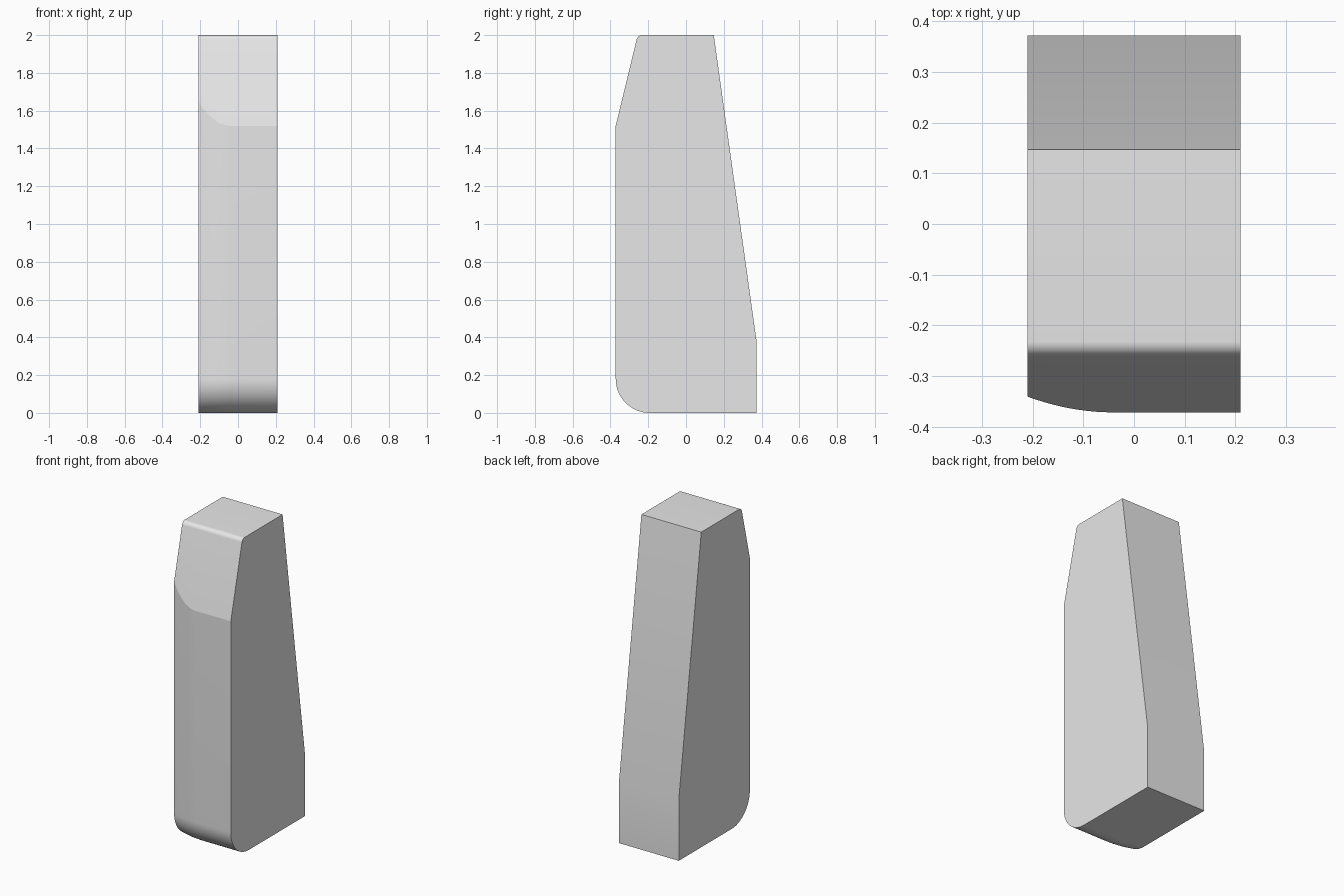
import bpy
import bmesh
import math

cube = bpy.data.objects.get("Cube")
if cube:
    bpy.data.objects.remove(cube, do_unlink=True)

HALF_W, FRONT, BACK = 0.21, -0.372, 0.372
SLOPE_Z, TOP_Z = 1.52, 2.0
FOOT_R, LIP_R, LIP_Y = 0.18, 0.03, -0.232


def arc(cy, cz, r, start, end, steps):
    """Points on a circle in the side plane, angles in degrees."""
    angles = [math.radians(start + (end - start) * i / steps) for i in range(steps + 1)]
    return [(cy + r * math.cos(a), cz + r * math.sin(a)) for a in angles]


# Upper lip rounding, shared by every section
lip = arc(LIP_Y, TOP_Z - LIP_R, LIP_R, 166, 90, 10)


def section(front):
    """Side outline whose front face sits at the given depth."""
    t = (front - FRONT) / (lip[0][0] - FRONT)
    bend_z = SLOPE_Z + t * (lip[0][1] - SLOPE_Z)
    foot = arc(front + FOOT_R, FOOT_R, FOOT_R, 270, 180, 16)
    return foot + [(front, bend_z)] + lip + [(0.147, TOP_Z), (BACK, 0.39), (BACK, 0)]


# Sections across the width: the right front edge curves back
CURVE_START, SETBACK, STEPS = -0.04, 0.031, 10
run = CURVE_START + HALF_W
stations = []
for i in range(STEPS + 1):
    t = 1 - i / STEPS
    stations.append((CURVE_START - run * t, FRONT + SETBACK * t * t))
stations.append((HALF_W, FRONT))

bm = bmesh.new()
rings = [[bm.verts.new((x, y, z)) for y, z in section(front)] for x, front in stations]
for a, b in zip(rings, rings[1:]):
    for i in range(len(a)):
        j = (i + 1) % len(a)
        bm.faces.new((a[i], a[j], b[j], b[i]))
bm.faces.new(rings[0])
bm.faces.new(rings[-1][::-1])
bmesh.ops.recalc_face_normals(bm, faces=bm.faces[:])

mesh = bpy.data.meshes.new("tapered_block")
bm.to_mesh(mesh)
bm.free()
block = bpy.data.objects.new("tapered_block", mesh)
bpy.context.collection.objects.link(block)

# Plain grey finish
grey = bpy.data.materials.new("light_grey")
grey.use_nodes = True
color = (0.8, 0.8, 0.8, 1)
grey.diffuse_color = color
for node in grey.node_tree.nodes:
    if node.type == "BSDF_PRINCIPLED":
        node.inputs["Base Color"].default_value = color
mesh.materials.append(grey)

# Smooth the rounded edges, keep the bends crisp
bpy.ops.object.select_all(action="DESELECT")
block.select_set(True)
bpy.context.view_layer.objects.active = block
bpy.ops.object.shade_smooth_by_angle(angle=math.radians(12))
